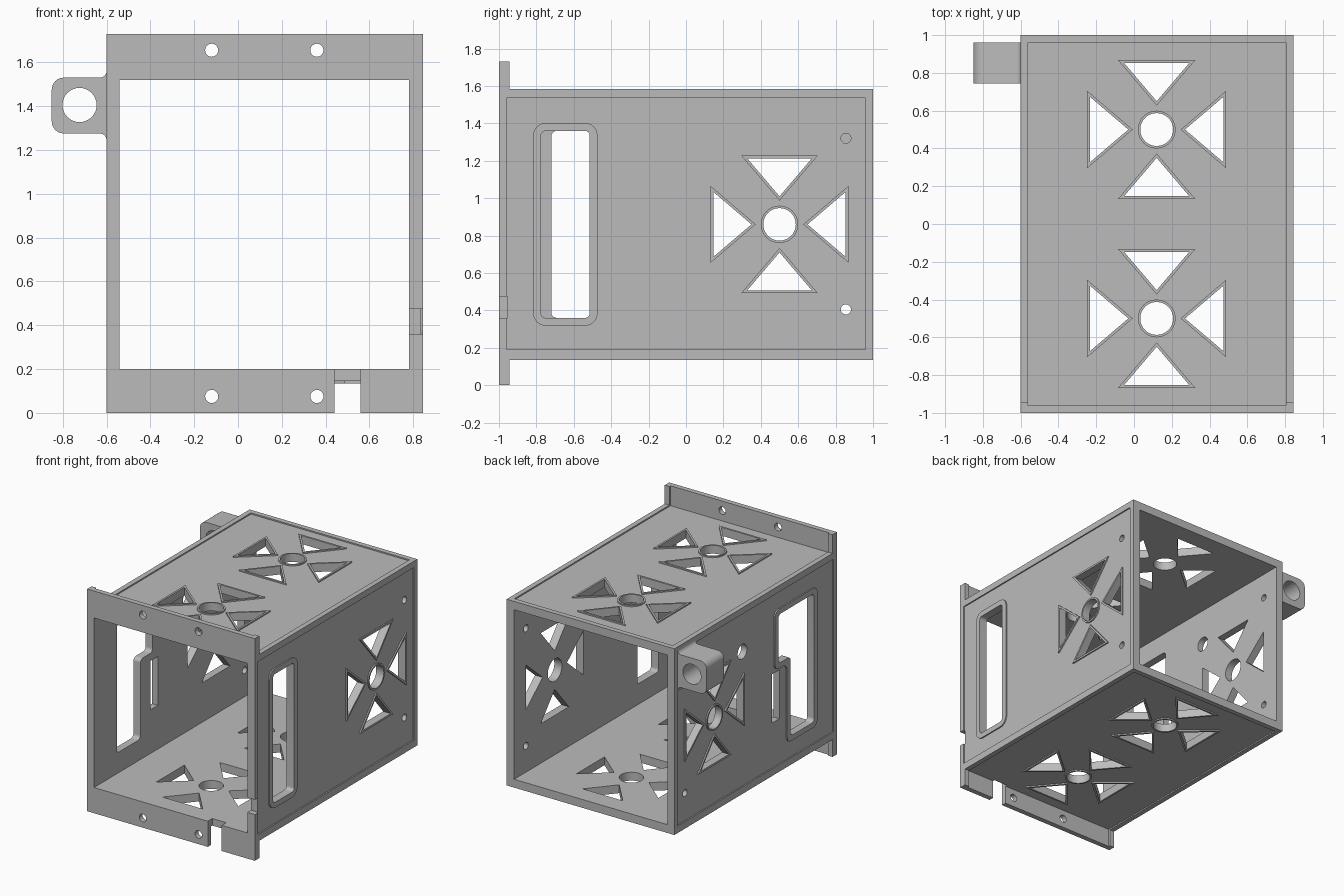
import bpy, bmesh, math
from mathutils import Vector

if "Cube" in bpy.data.objects:
    bpy.data.objects.remove(bpy.data.objects["Cube"])

grey = bpy.data.materials.new("plain grey")
grey.diffuse_color = (0.5, 0.5, 0.5, 1)
grey.use_nodes = True
grey.node_tree.nodes["Principled BSDF"].inputs["Base Color"].default_value = grey.diffuse_color


def prism(bm, pts, axis, a, b):
    """Extrude a 2D outline along an axis from a to b."""
    place = {"x": lambda u, v, d: (d, u, v),
             "y": lambda u, v, d: (u, d, v),
             "z": lambda u, v, d: (u, v, d)}[axis]
    lo = [bm.verts.new(place(p[0], p[1], a)) for p in pts]
    hi = [bm.verts.new(place(p[0], p[1], b)) for p in pts]
    bm.faces.new(lo)
    bm.faces.new(hi[::-1])
    n = len(pts)
    for i in range(n):
        j = (i + 1) % n
        bm.faces.new((lo[j], lo[i], hi[i], hi[j]))


def make(name, parts):
    bm = bmesh.new()
    for part in parts:
        prism(bm, *part)
    bmesh.ops.recalc_face_normals(bm, faces=bm.faces)
    me = bpy.data.meshes.new(name)
    bm.to_mesh(me)
    bm.free()
    me.materials.append(grey)
    ob = bpy.data.objects.new(name, me)
    bpy.context.collection.objects.link(ob)
    return ob


def combine(ob, operation, parts):
    """Boolean a set of prisms into ob, then drop the helper."""
    tool = make("helper", parts)
    mod = ob.modifiers.new("cut", "BOOLEAN")
    mod.operation, mod.solver, mod.object = operation, "EXACT", tool
    bpy.context.view_layer.update()
    dg = bpy.context.evaluated_depsgraph_get()
    me = bpy.data.meshes.new_from_object(ob.evaluated_get(dg))
    ob.modifiers.clear()
    ob.data = me
    bpy.data.objects.remove(tool)


def rect(u0, u1, v0, v1):
    return [(u0, v0), (u1, v0), (u1, v1), (u0, v1)]


def circle(u, v, r, n=32):
    return [(u + r * math.cos(2 * math.pi * i / n), v + r * math.sin(2 * math.pi * i / n))
            for i in range(n)]


def rounded(pts):
    """Round the corners of (u, v, radius) points."""
    out = []
    for i, (u, v, r) in enumerate(pts):
        p = Vector((u, v))
        if r == 0:
            out.append(p)
            continue
        a = (Vector(pts[i - 1][:2]) - p).normalized()
        b = (Vector(pts[(i + 1) % len(pts)][:2]) - p).normalized()
        for k in range(7):
            t = k / 6 * math.pi / 2
            out.append(p + a * r * (1 - math.sin(t)) + b * r * (1 - math.cos(t)))
    return out


def cross(u, v, lip):
    """Round hole with four triangles pointing at it."""
    base, apex, half, r = (0.368, 0.127, 0.205, 0.1) if lip else (0.353, 0.15, 0.173, 0.087)
    shapes = [circle(u, v, r)]
    for c, s in ((1, 0), (0, 1), (-1, 0), (0, -1)):
        shapes.append([(u + c * x - s * y, v + s * x + c * y)
                       for x, y in ((apex, 0), (base, half), (base, -half))])
    return shapes


def right_slot(o):
    return rounded([(u, v, 0.025 + o) for u, v in
                    rect(-0.775 - o, -0.515 + o, 0.36 - o, 1.36 + o)])


def left_slot(o):
    pts = [(-0.72 - o, 0.36 - o), (-0.43 + o, 0.36 - o), (-0.43 + o, 0.98 - o),
           (-0.28 + o, 0.98 - o), (-0.28 + o, 1.36 + o), (-0.72 - o, 1.36 + o)]
    return rounded([(u, v, 0.03 + o / 2) for u, v in pts])


# box body with front flange, hollowed from front to back
body = make("box_body", [([(-1, 0), (-0.945, 0), (-0.945, 0.135), (1, 0.135), (1, 1.585),
                           (-0.945, 1.585), (-0.945, 1.73), (-1, 1.73)], "x", -0.6, 0.845)])
combine(body, "DIFFERENCE", [(rect(-0.54, 0.78, 0.2, 1.52), "y", -1.2, 1.2)])

# shallow recessed panels on the four walls
side, flat = rect(-0.96, 0.96, 0.19, 1.535), rect(-0.56, 0.805, -0.96, 0.96)
combine(body, "DIFFERENCE", [(side, "x", 0.835, 1.2), (side, "x", -1.2, -0.59),
                             (flat, "z", 1.575, 2.2), (flat, "z", -0.5, 0.145)])

# raised lips round the openings
lips = [(right_slot(0.042), "x", 0.81, 0.845), (left_slot(0.042), "x", -0.6, -0.57)]
for s in cross(0.5, 0.86, True):
    lips += [(s, "x", 0.81, 0.845), (s, "x", -0.6, -0.57)]
for y in (-0.5, 0.5):
    for s in cross(0.12, y, True):
        lips += [(s, "z", 1.55, 1.585), (s, "z", 0.135, 0.17)]
combine(body, "UNION", lips)

# openings in the top and bottom walls
combine(body, "DIFFERENCE", [(s, "z", -0.5, 2.2) for y in (-0.5, 0.5)
                             for s in cross(0.12, y, False)])

# openings in the side walls
cuts = [(s, "x", -1.2, 1.2) for s in cross(0.5, 0.86, False)]
cuts += [(circle(0.855, z, 0.027, 20), "x", -1.2, 1.2) for z in (0.405, 1.32)]
cuts += [(right_slot(0), "x", 0.5, 1.2), (left_slot(0), "x", -1.2, -0.4),
         (rect(-0.305, -0.215, 0.54, 0.92), "x", -1.2, -0.4),
         (circle(0.15, 1.235, 0.057), "x", -1.2, -0.4)]
combine(body, "DIFFERENCE", cuts)

# flange screw holes and the two front edge notches
cuts = [(circle(x, z, 0.03, 20), "y", -1.2, -0.8) for x in (-0.12, 0.36) for z in (0.075, 1.655)]
cuts += [(rect(0.44, 0.56, -0.2, 0.3), "y", -1.2, -0.945),
         (rect(0.7, 1.0, 0.36, 0.475), "y", -1.2, -0.955)]
combine(body, "DIFFERENCE", cuts)

# side tab with a round hole
tab = make("side_tab", [(rounded([
    (-0.58, 1.24, 0), (-0.6, 1.24, 0), (-0.6, 1.275, 0.03), (-0.85, 1.275, 0.055),
    (-0.85, 1.53, 0.055), (-0.6, 1.53, 0.03), (-0.6, 1.565, 0), (-0.58, 1.565, 0)]),
    "y", 0.745, 0.96)])
combine(tab, "DIFFERENCE", [(circle(-0.723, 1.405, 0.078), "y", 0.5, 1.2)])

for ob in (body, tab):
    bpy.ops.object.select_all(action="DESELECT")
    ob.select_set(True)
    bpy.context.view_layer.objects.active = ob
    bpy.ops.object.shade_smooth_by_angle(angle=math.radians(30))
